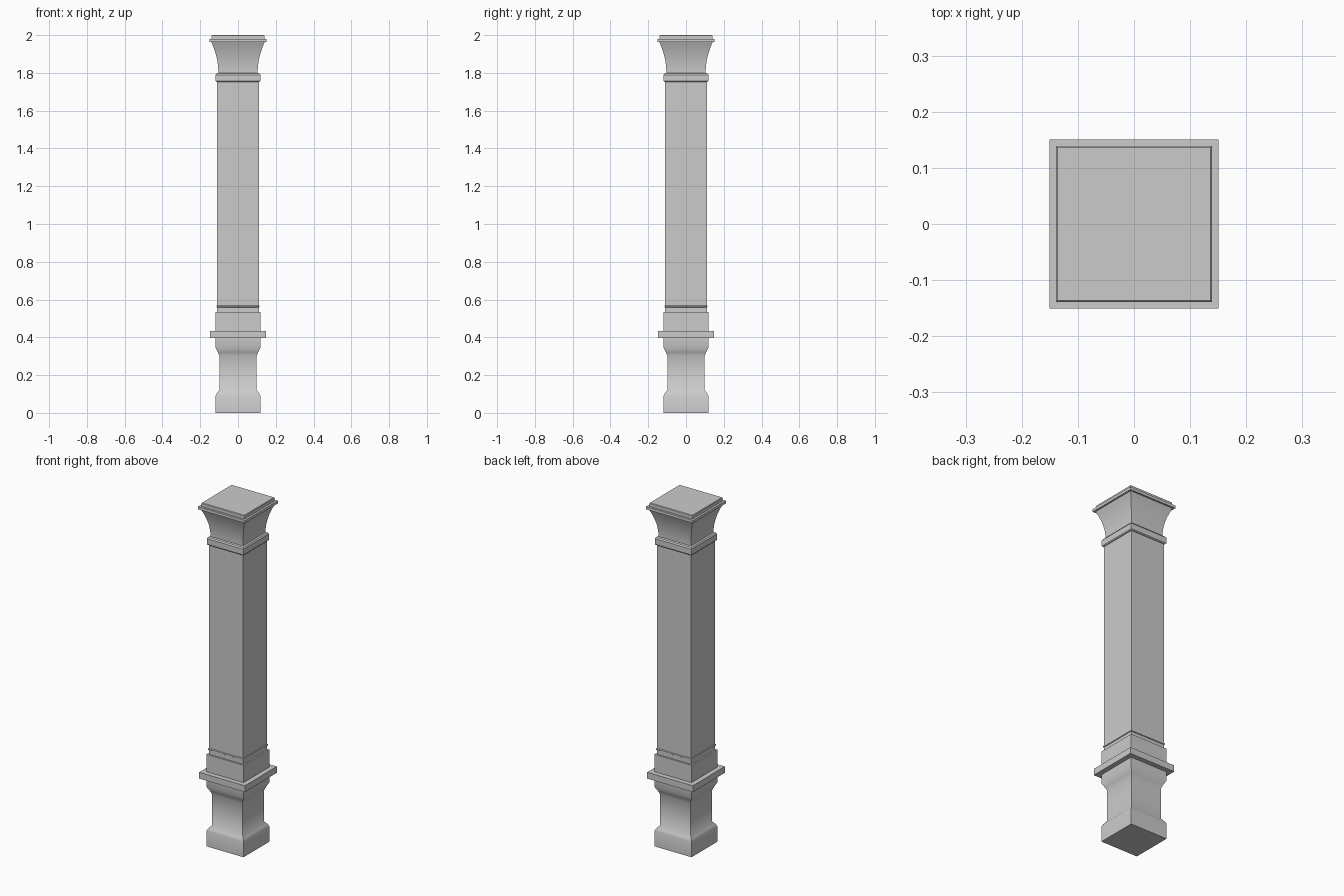
import bpy, bmesh, math

if "Cube" in bpy.data.objects:
    bpy.data.objects.remove(bpy.data.objects["Cube"])


def square_loft(name, profile, smooth=False):
    """Loft square rings through (half_width, z) profile points."""
    bm = bmesh.new()
    rings = []
    for h, z in profile:
        rings.append([bm.verts.new((sx * h, sy * h, z))
                      for sx, sy in ((-1, -1), (1, -1), (1, 1), (-1, 1))])
    for a, b in zip(rings, rings[1:]):
        for i in range(4):
            j = (i + 1) % 4
            bm.faces.new((a[i], a[j], b[j], b[i]))
    bm.faces.new(rings[0][::-1])
    bm.faces.new(rings[-1])
    mesh = bpy.data.meshes.new(name)
    bm.to_mesh(mesh)
    bm.free()
    obj = bpy.data.objects.new(name, mesh)
    bpy.context.collection.objects.link(obj)
    if smooth:
        bpy.ops.object.select_all(action='DESELECT')
        obj.select_set(True)
        bpy.context.view_layer.objects.active = obj
        bpy.ops.object.shade_smooth_by_angle(angle=math.radians(42))
    return obj


def slab(name, half, z0, z1):
    return square_loft(name, [(half, z0), (half, z1)])


# Waisted pedestal
square_loft("pedestal", [(0.119, 0), (0.119, 0.09), (0.113, 0.102),
                         (0.099, 0.12), (0.098, 0.30), (0.106, 0.32),
                         (0.119, 0.345), (0.119, 0.397)], smooth=True)
slab("pedestal_ledge", 0.147, 0.397, 0.434)

# Plinth block, small bead and shaft
slab("shaft_plinth", 0.119, 0.434, 0.535)
slab("shaft", 0.11, 0.535, 1.755)
square_loft("shaft_bead", [(0.109, 0.558), (0.114, 0.561),
                           (0.114, 0.567), (0.109, 0.57)])

# Neck band
square_loft("neck_band", [(0.114, 1.752), (0.118, 1.757),
                          (0.118, 1.79), (0.113, 1.797), (0.104, 1.80)])

# Flared capital: concave curve
flare = [(0.104 + 0.037 * (i / 10) ** 2, 1.80 + 0.163 * i / 10)
         for i in range(11)]
square_loft("capital", flare, smooth=True)

# Cap plate and top slab
slab("cap_plate", 0.151, 1.963, 1.979)
square_loft("cap_top", [(0.139, 1.979), (0.139, 1.997), (0.136, 2.0)])
